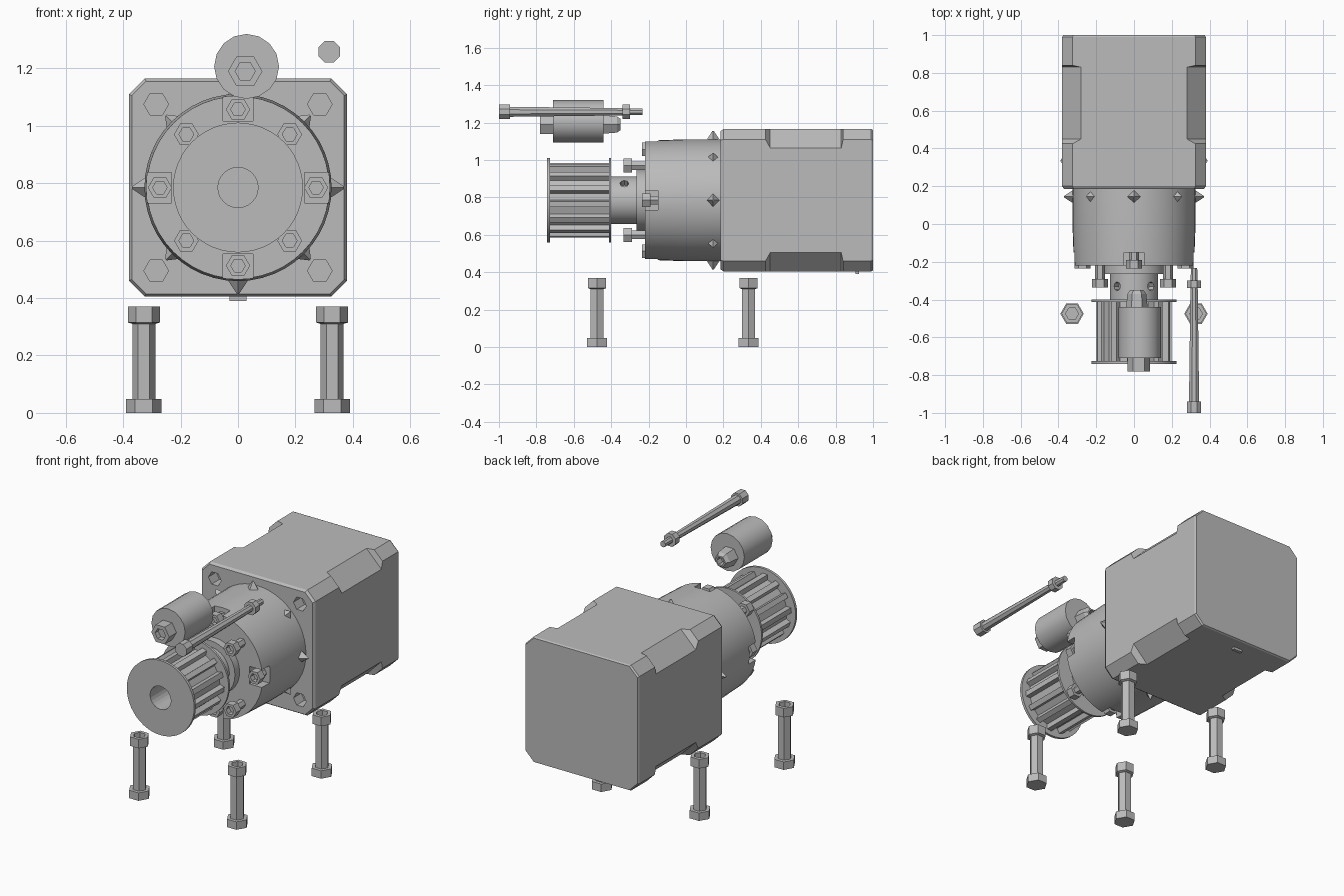
import bpy, bmesh, math
from math import pi, cos, sin

cube = bpy.data.objects.get("Cube")
if cube:
    bpy.data.objects.remove(cube, do_unlink=True)

metal = bpy.data.materials.new("plain_grey")
metal.use_nodes = True
grey = (0.5, 0.5, 0.5, 1)
metal.diffuse_color = grey
metal.node_tree.nodes["Principled BSDF"].inputs["Base Color"].default_value = grey

CZ = 0.785  # height of the motor axis


def loft(name, rings, loc=(0, 0, 0), axis="Y", rot=(0, 0, 0), smooth=False):
    """Join rings [(outline, offset), ...] along an axis and cap both ends."""
    bm = bmesh.new()
    loops = []
    for outline, t in rings:
        loops.append([bm.verts.new((a, t, b) if axis == "Y" else (a, b, t))
                      for a, b in outline])
    n = len(loops[0])
    for lo, hi in zip(loops, loops[1:]):
        for i in range(n):
            j = (i + 1) % n
            bm.faces.new((lo[i], lo[j], hi[j], hi[i]))
    bm.faces.new(loops[0])
    bm.faces.new(loops[-1])
    bmesh.ops.recalc_face_normals(bm, faces=bm.faces)
    mesh = bpy.data.meshes.new(name)
    bm.to_mesh(mesh)
    bm.free()
    mesh.materials.append(metal)
    ob = bpy.data.objects.new(name, mesh)
    bpy.context.collection.objects.link(ob)
    ob.location, ob.rotation_euler = loc, rot
    if smooth:
        activate(ob)
        bpy.ops.object.shade_smooth_by_angle(angle=math.radians(30))
    return ob


def activate(ob):
    bpy.ops.object.select_all(action="DESELECT")
    ob.select_set(True)
    bpy.context.view_layer.objects.active = ob


def polygon(r, n, turn=0.0):
    return [(r * cos(turn + 2 * pi * i / n), r * sin(turn + 2 * pi * i / n))
            for i in range(n)]


def turned(name, profile, sides, loc=(0, 0, 0), axis="Y", turn=0.0, **kw):
    """Solid of revolution from (radius, offset) pairs."""
    return loft(name, [(polygon(r, sides, turn), t) for r, t in profile], loc, axis, **kw)


def chamfered(h, c):
    k = h - c
    return [(h, -k), (h, k), (k, h), (-k, h), (-h, k), (-h, -k), (-k, -h), (k, -h)]


def cut(ob, cutters):
    for c in cutters:
        mod = ob.modifiers.new("cut", "BOOLEAN")
        mod.operation, mod.object, mod.solver = "DIFFERENCE", c, "EXACT"
        activate(ob)
        bpy.ops.object.modifier_apply(modifier=mod.name)
        bpy.data.objects.remove(c, do_unlink=True)


diagonals = [(sx, sz) for sx in (-1, 1) for sz in (-1, 1)]
cardinals = [(1, 0), (0, 1), (-1, 0), (0, -1)]

# Motor body with deeper corner chamfers along its middle
body = loft("motor_body", [
    (chamfered(h, c), y) for y, h, c in [
        (0.185, 0.37, 0.05), (0.2, 0.38, 0.055), (0.425, 0.38, 0.055),
        (0.45, 0.38, 0.1), (0.83, 0.38, 0.1), (0.84, 0.38, 0.055),
        (0.99, 0.38, 0.055), (1.0, 0.375, 0.055)]], (0, 0, CZ))
cut(body, [turned("mount_hole_cutter", [(0.043, 0.1), (0.043, 0.26)], 6,
                  (0.285 * sx, 0, CZ + 0.29 * sz)) for sx, sz in diagonals])

# Small cable outlet under the motor
loft("cable_outlet", [([(-0.03, -0.01), (0.03, -0.01), (0.03, 0.02), (-0.03, 0.02)], y)
                      for y in (0.905, 0.925)], (0, 0, 0.4))

# Gearbox with four notches in the front rim
gearbox = turned("gearbox", [(0.318, -0.22), (0.326, 0.0), (0.326, 0.19)], 48,
                 (0, 0, CZ), smooth=True)
cut(gearbox, [turned("notch_cutter", [(0.075, -0.3), (0.075, -0.15)], 4,
                     (0.285 * x, 0, CZ + 0.285 * z), turn=pi / 4)
              for x, z in cardinals])

# Pointed ribs where the gearbox meets the motor
for i in range(8):
    tip = 0.37 if i % 2 == 0 else 0.355
    turned(f"flange_rib_{i}", [(0.07, 0.27), (0.004, tip)], 4, (0, 0.145, CZ),
           axis="Z", rot=(0, i * pi / 4, 0))


# Socket screws on the gearbox face and in its notches
def socket_screw(name, r, y0, y1, x, z):
    turned(name, [(r * 0.6, y1), (r * 0.6, y0 + 0.045), (r, y0 + 0.045), (r, y0),
                  (r * 0.6, y0), (r * 0.6, y0 + 0.03)], 6, (x, 0, z))


for i, (sx, sz) in enumerate(diagonals):
    socket_screw(f"face_screw_{i}", 0.043, -0.335, -0.21, 0.18 * sx, CZ + 0.185 * sz)
for i, (x, z) in enumerate(cardinals):
    socket_screw(f"notch_screw_{i}", 0.042, -0.235, -0.14, 0.272 * x, CZ + 0.272 * z)

# Output boss and pulley hub with two set screw holes
turned("output_boss", [(0.165, -0.265), (0.165, -0.21)], 32, (0, 0, CZ), smooth=True)
hub = turned("pulley_hub", [(0.128, -0.405), (0.128, -0.255)], 32, (0, 0, CZ), smooth=True)
cut(hub, [turned("set_screw_cutter", [(0.024, 0.09), (0.024, 0.2)], 8, (0, -0.33, CZ),
                 axis="Z", rot=(0, s * pi / 4, 0)) for s in (-1, 1)])

# Toothed pulley: narrow ridges, wide valleys, two flanges and a bore
TEETH = 14
outline = []
for i in range(TEETH):
    for r, step in ((0.168, 0.0), (0.168, 0.5), (0.198, 0.58), (0.198, 0.92)):
        a = 2 * pi * (i + step) / TEETH
        outline.append((r * cos(a), r * sin(a)))
teeth = loft("pulley_teeth", [(outline, -0.73), (outline, -0.405)], (0, 0, CZ))
front = turned("pulley_front_flange", [(0.226, -0.742), (0.226, -0.726)], 48,
               (0, 0, CZ), smooth=True)
turned("pulley_rear_flange", [(0.226, -0.413), (0.226, -0.4)], 48, (0, 0, CZ), smooth=True)
for part in (teeth, front):
    cut(part, [turned("bore_cutter", [(0.07, -0.8), (0.07, -0.55)], 24, (0, 0, CZ))])

# Loose spacer barrel with a hollow nose and a tail knob
turned("spacer_barrel", [(0.113, -0.71), (0.113, -0.44)], 16, (0.03, 0, 1.207), smooth=True)
turned("spacer_nose", [(0.06, -0.7), (0.06, -0.78), (0.035, -0.78), (0.035, -0.75)], 6,
       (0.025, 0, 1.19))
turned("spacer_knob", [(0.058, -0.45), (0.05, -0.37), (0.035, -0.35),
                       (0.025, -0.35), (0.025, -0.39)], 6, (0.015, 0, 1.19))

# Loose long bolt: head, tapered shank, nut, tip
turned("long_bolt", [(0.041, -1.0), (0.041, -0.94), (0.029, -0.94), (0.021, -0.34),
                     (0.041, -0.34), (0.041, -0.3), (0.02, -0.3), (0.018, -0.232)], 8,
       (0.318, 0, 1.258), turn=pi / 8)

# Four standing posts with a base nut and a hollow cap
for x in (-0.328, 0.328):
    for y in (-0.475, 0.335):
        side = ("left" if x > 0 else "right") + ("_front" if y < 0 else "_back")
        turned(f"post_{side}", [
            (0.062, 0), (0.062, 0.048), (0.04, 0.048), (0.04, 0.31), (0.056, 0.315),
            (0.056, 0.37), (0.034, 0.37), (0.034, 0.33)], 6, (x, y, 0), axis="Z")
